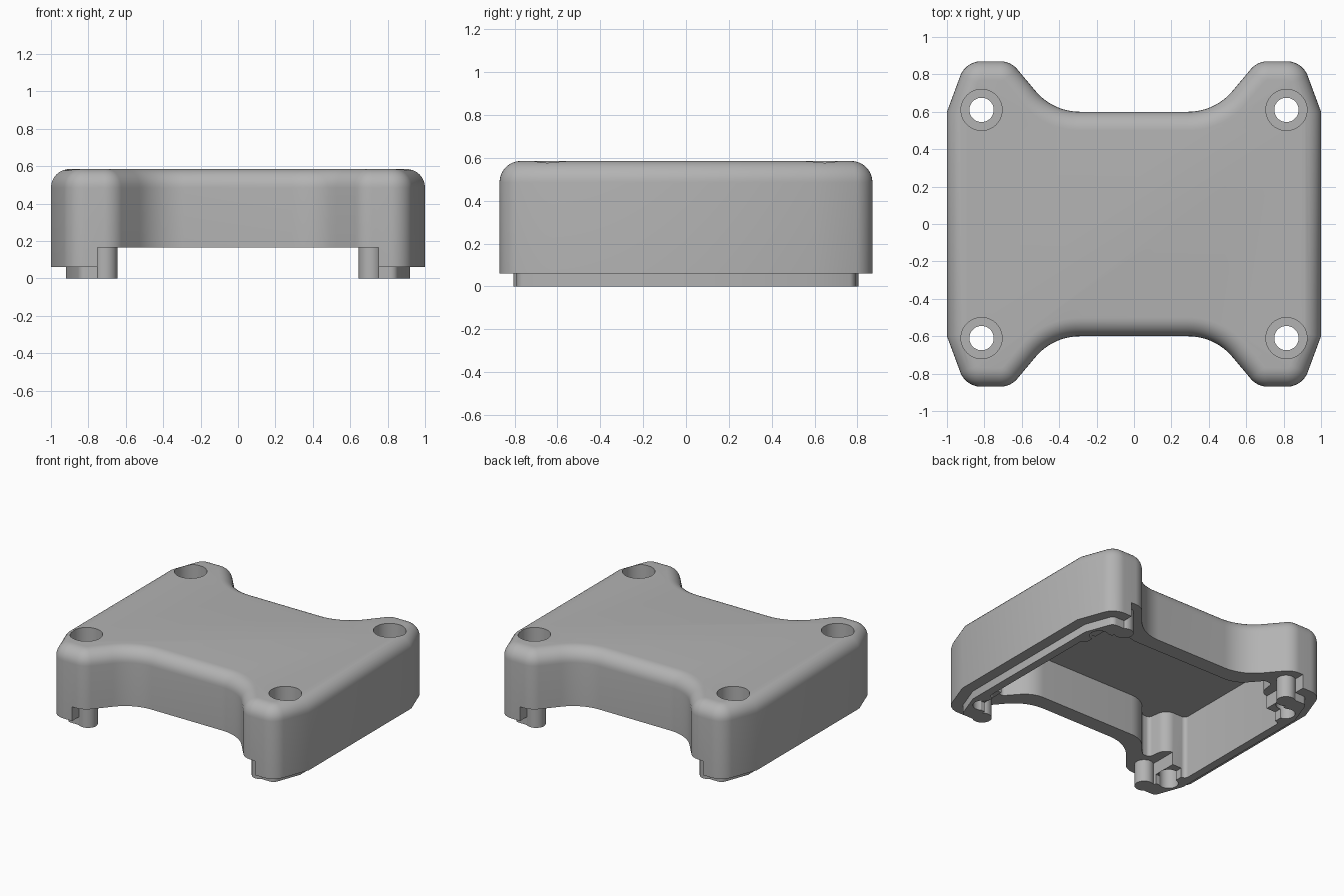
import bpy, bmesh, math
from mathutils import Vector

if "Cube" in bpy.data.objects:
    bpy.data.objects.remove(bpy.data.objects["Cube"])

grey = bpy.data.materials.new("plain_grey")
grey.use_nodes = True
grey.diffuse_color = (0.45, 0.45, 0.45, 1)
grey.node_tree.nodes["Principled BSDF"].inputs["Base Color"].default_value = (0.45, 0.45, 0.45, 1)


def outline(quarter, segs=12):
    """Mirror (x, y, radius) corners to four quadrants and round them."""
    q, r = quarter, quarter[::-1]
    corners = (q + [(-x, y, k) for x, y, k in r] + [(-x, -y, k) for x, y, k in q]
               + [(x, -y, k) for x, y, k in r])
    pts = []
    for i, (x, y, rad) in enumerate(corners):
        p = Vector((x, y))
        if not rad:
            pts.append(p)
            continue
        a = (Vector(corners[i - 1][:2]) - p).normalized()
        b = (Vector(corners[(i + 1) % len(corners)][:2]) - p).normalized()
        half = a.angle(b) / 2
        centre = p + (a + b).normalized() * rad / math.sin(half)
        start = p + a * rad / math.tan(half) - centre
        end = p + b * rad / math.tan(half) - centre
        sweep = start.angle(end)
        for s in range(segs + 1):
            t = s / segs
            v = (start * math.sin((1 - t) * sweep) + end * math.sin(t * sweep)) / math.sin(sweep)
            pts.append(centre + v)
    return pts


def inset(pts, d):
    """Move a counter-clockwise outline inwards by d."""
    out = []
    for i, p in enumerate(pts):
        e1 = (p - pts[i - 1]).normalized()
        e2 = (pts[(i + 1) % len(pts)] - p).normalized()
        n1, n2 = Vector((-e1.y, e1.x)), Vector((-e2.y, e2.x))
        out.append(p + (n1 + n2) * d / (1 + n1.dot(n2)))
    return out


def loft(name, rings):
    """Closed solid from (outline, z) rings."""
    bm = bmesh.new()
    loops = [[bm.verts.new((p.x, p.y, z)) for p in pts] for pts, z in rings]
    for lo, hi in zip(loops, loops[1:]):
        for i in range(len(lo)):
            j = (i + 1) % len(lo)
            bm.faces.new((lo[i], lo[j], hi[j], hi[i]))
    bm.faces.new(loops[0][::-1])
    bm.faces.new(loops[-1])
    bmesh.ops.recalc_face_normals(bm, faces=bm.faces)
    me = bpy.data.meshes.new(name)
    bm.to_mesh(me)
    bm.free()
    me.materials.append(grey)
    ob = bpy.data.objects.new(name, me)
    bpy.context.collection.objects.link(ob)
    return ob


def circle(x, y, r, n=40):
    return [Vector((x + r * math.cos(2 * math.pi * i / n), y + r * math.sin(2 * math.pi * i / n)))
            for i in range(n)]


def prism(name, pts, z0, z1):
    return loft(name, [(pts, z0), (pts, z1)])


def box(name, x, y, z0, z1):
    return prism(name, outline([(x, y, 0)]), z0, z1)


def activate(ob):
    bpy.ops.object.select_all(action='DESELECT')
    ob.select_set(True)
    bpy.context.view_layer.objects.active = ob


def subtract(target, cutter):
    cutter.hide_render = True
    activate(target)
    mod = target.modifiers.new("cut", 'BOOLEAN')
    mod.operation, mod.solver, mod.object = 'DIFFERENCE', 'EXACT', cutter
    bpy.ops.object.modifier_apply(modifier=mod.name)
    bpy.data.objects.remove(cutter)


# Shell: stepped lip below, straight wall, rounded top edge
edge = outline([(1, 0.6, 0), (0.90, 0.87, 0.12), (0.66, 0.87, 0.12), (0.433, 0.6, 0.31)])
lip = inset(edge, 0.08)
R, top = 0.1, 0.585
rings = [(lip, 0), (lip, 0.06), (edge, 0.06)]
for s in range(9):
    a = s / 8 * math.pi / 2
    rings.append((inset(edge, R * (1 - math.cos(a))), top - R + R * math.sin(a)))
cover = loft("cover_shell", rings)

# Hollow underside, leaving screw pillars in the corners
hollow = outline([(0.86, 0.49, 0.03), (0.69, 0.49, 0.08), (0.67, 0.64, 0.03),
                  (0.61, 0.64, 0.03), (0.475, 0.485, 0.2)], 8)
subtract(cover, prism("hollow_cutter", hollow, -0.1, 0.47))

# Raised front and back openings, and the thinner lip beside the screws
subtract(cover, box("opening_cutter", 0.75, 1.2, -0.1, 0.165))
subtract(cover, box("lip_cutter", 0.825, 0.665, -0.1, 0.07))

# Counterbored screw holes
for sx in (-1, 1):
    for sy in (-1, 1):
        x, y = sx * 0.815, sy * 0.61
        subtract(cover, prism("screw_cutter", circle(x, y, 0.065), -0.1, 0.8))
        subtract(cover, prism("head_cutter", circle(x, y, 0.11), 0.3, 0.8))

# Locating pegs under the corners
parts = [cover]
for side, sx in (("left", 1), ("right", -1)):
    for end, sy in (("front", -1), ("back", 1)):
        parts.append(prism(f"{end}_{side}_peg", circle(sx * 0.71, sy * 0.74, 0.065, 32), 0, 0.2))

for ob in parts:
    activate(ob)
    bpy.ops.object.shade_smooth_by_angle(angle=math.radians(30))
